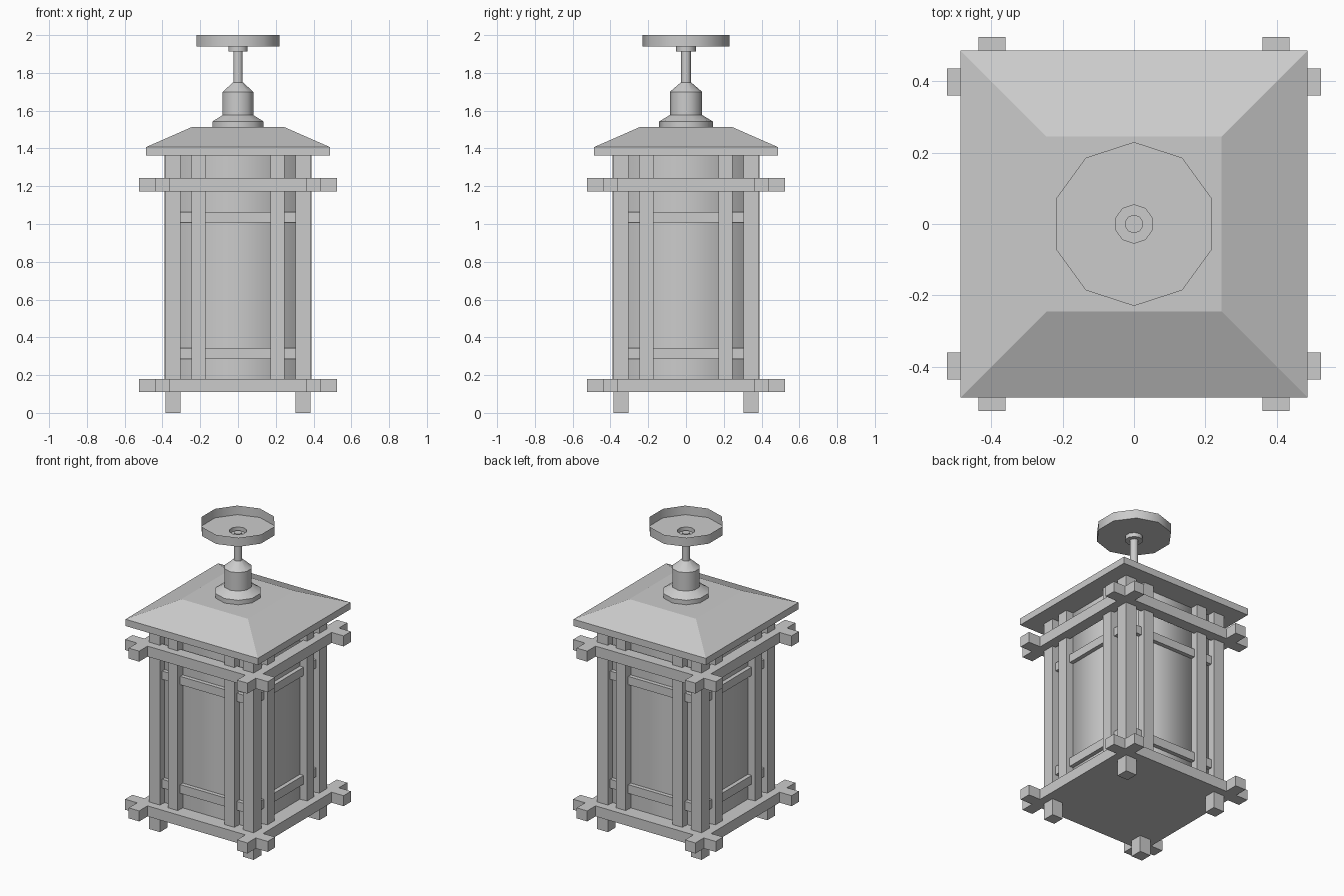
import bpy, bmesh, math
from math import pi, sin, cos, sqrt

if "Cube" in bpy.data.objects:
    bpy.data.objects.remove(bpy.data.objects["Cube"])


def finish(bm, name, smooth=None):
    bm.normal_update()
    me = bpy.data.meshes.new(name)
    bm.to_mesh(me)
    bm.free()
    ob = bpy.data.objects.new(name, me)
    bpy.context.collection.objects.link(ob)
    if smooth:
        bpy.ops.object.select_all(action='DESELECT')
        ob.select_set(True)
        bpy.context.view_layer.objects.active = ob
        bpy.ops.object.shade_smooth_by_angle(angle=math.radians(smooth))
    return ob


def boxes(name, items):
    """Each item is (x0, x1, y0, y1, z0, z1)."""
    bm = bmesh.new()
    for x0, x1, y0, y1, z0, z1 in items:
        for v in bmesh.ops.create_cube(bm, size=1)['verts']:
            v.co.x = x1 if v.co.x > 0 else x0
            v.co.y = y1 if v.co.y > 0 else y0
            v.co.z = z1 if v.co.z > 0 else z0
    return finish(bm, name)


def lathe(name, profile, sides, start=pi / 2, smooth=None, bottom=False, top=False):
    """Turn a bottom-to-top (radius, z) profile about z."""
    bm = bmesh.new()
    rings = [[bm.verts.new((r * cos(start + 2 * pi * i / sides),
                            r * sin(start + 2 * pi * i / sides), z))
              for i in range(sides)] for r, z in profile]
    for a, b in zip(rings, rings[1:]):
        for i in range(sides):
            j = (i + 1) % sides
            bm.faces.new((a[i], a[j], b[j], b[i]))
    if bottom:
        bm.faces.new(rings[0][::-1])
    if top:
        bm.faces.new(rings[-1])
    return finish(bm, name, smooth)


def four_sides(name, items):
    """Repeat front-face boxes on all four sides."""
    out = []
    for x0, x1, y0, y1, z0, z1 in items:
        out += [(x0, x1, y0, y1, z0, z1), (x0, x1, -y1, -y0, z0, z1),
                (y0, y1, x0, x1, z0, z1), (-y1, -y0, x0, x1, z0, z1)]
    return boxes(name, out)


def span(s, a, b):
    return (a, b) if s > 0 else (-b, -a)


# Corner posts, with feet reaching the ground
boxes("corner_posts", [(*span(sx, .305, .385), *span(sy, .305, .385), 0, 1.364)
                       for sx in (-1, 1) for sy in (-1, 1)])

# Crossing beams at bottom and top, with projecting ends
for name, z0, z1 in (("lower_beams", .11, .18), ("upper_beams", 1.173, 1.243)):
    four_sides(name, [(-.525, .525, -.437, -.36, z0, z1)])

# Floor plate flush with the lower beams
boxes("floor_plate", [(-.37, .37, -.37, .37, .11, .178)])

# Vertical stiles and thinner horizontal rails on each face
four_sides("stiles", [(*span(s, .172, .245), -.388, -.325, .17, 1.364) for s in (-1, 1)])
four_sides("rails", [(-.31, .31, -.362, -.32, z0, z1)
                     for z0, z1 in ((.285, .343), (1.008, 1.063))])

k = sqrt(2)

# Square shade of four panels inside the frame, shaded softly around the corners
lathe("glass_shade", [(.335 * k, .17), (.335 * k, 1.364)], 4, start=pi / 4, smooth=100)

# Hipped roof with flat top
lathe("roof", [(.487 * k, 1.362), (.487 * k, 1.407), (.245 * k, 1.513)], 4,
      start=pi / 4, bottom=True, top=True)

# Stepped stem holder and hanging rod
lathe("stem_holder", [(.142, 1.51), (.142, 1.543), (.085, 1.577), (.085, 1.70), (.027, 1.75)],
      10, smooth=40, bottom=True, top=True)
lathe("rod", [(.026, 1.74), (.026, 1.93)], 10, smooth=40, bottom=True, top=True)

# Thin ceiling cup, open on top, with a collar around the rod
lathe("ceiling_cup", [(.026, 1.913), (.054, 1.913), (.054, 1.94), (.23, 1.94), (.23, 2.0)],
      10, smooth=40)
